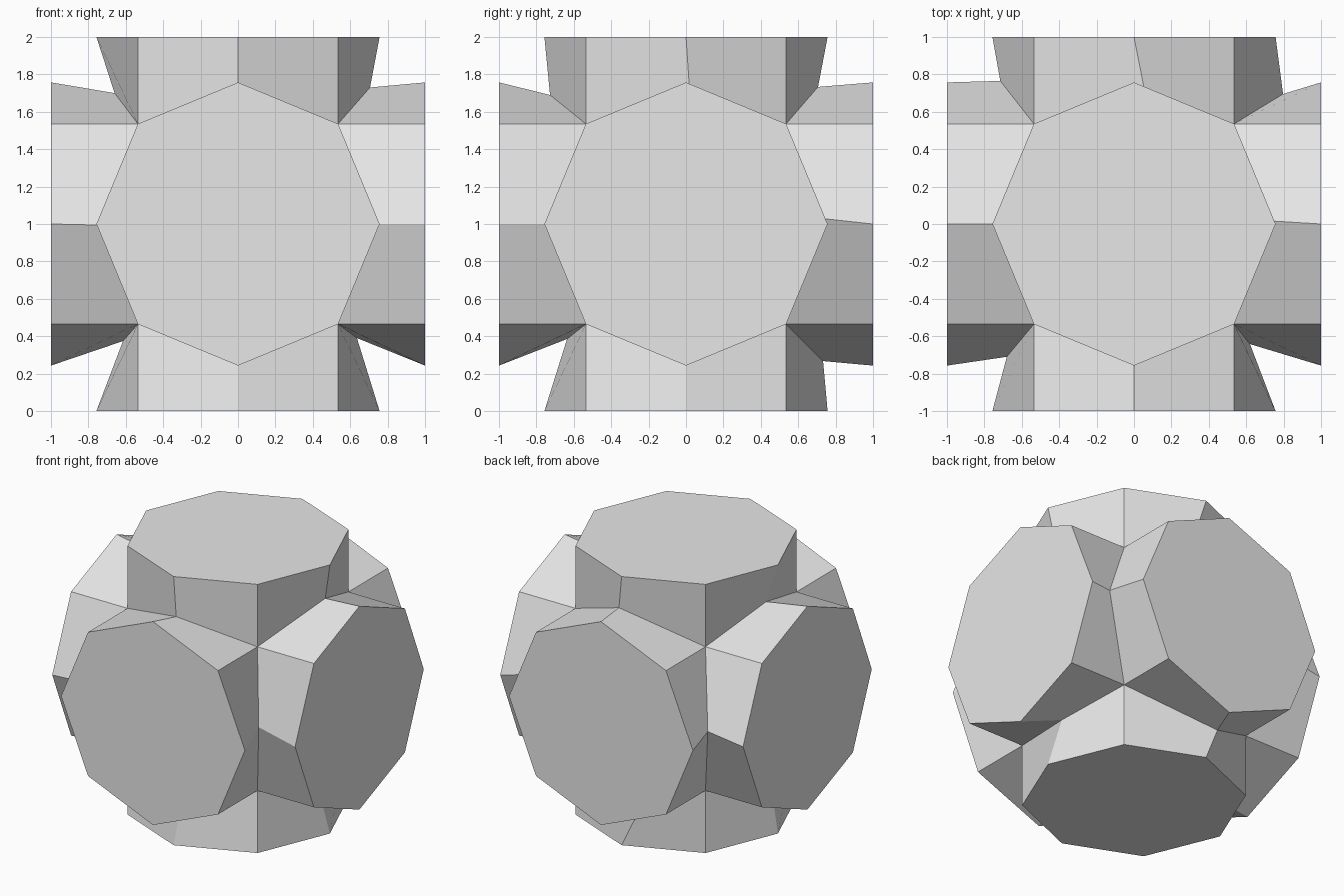
import bpy, bmesh, math
from mathutils import Vector

cube = bpy.data.objects.get("Cube")
if cube:
    bpy.data.objects.remove(cube, do_unlink=True)

grey = bpy.data.materials.new("light_grey")
grey.use_nodes = True
grey.diffuse_color = (0.8, 0.8, 0.8, 1)
grey.node_tree.nodes["Principled BSDF"].inputs["Base Color"].default_value = (0.8, 0.8, 0.8, 1)

RADIUS = 0.757                       # octagon corner radius
CORNER = RADIUS * math.sqrt(0.5)     # where three bosses meet
RING = [(1, 0), (1, 1), (0, 1), (-1, 1), (-1, 0), (-1, -1), (0, -1), (1, -1)]

# Slightly irregular valley points where two neighbouring bosses meet
VALLEYS = [
    (-0.66, 0, 0.70), (0.706, 0.018, 0.73), (-0.615, -0.1, -0.626), (0.636, 0, -0.61),
    (0, -0.727, 0.69), (0.058, 0.706, 0.733), (0, -0.636, -0.615), (-0.12, 0.733, -0.733),
    (-0.715, 0.765, 0.04), (0.797, 0.695, 0.033), (-0.68, -0.71, -0.007), (0.62, -0.642, 0),
]


def signs(point):
    return tuple(0 if abs(c) < 0.3 else (1 if c > 0 else -1) for c in point)


bm = bmesh.new()
centre = Vector((0, 0, 1))
inner = {signs(p): bm.verts.new(Vector(p) + centre) for p in VALLEYS}
for x in (-1, 1):
    for y in (-1, 1):
        for z in (-1, 1):
            inner[x, y, z] = bm.verts.new(Vector((x, y, z)) * CORNER + centre)


def add_boss(axis, side):
    """One octagonal boss: a flat cap and eight walls down to the valleys."""
    cap, base = [], []
    for u, v in RING:
        key = [u, v]
        key.insert(axis, side)
        pos = list(Vector((u, v)).normalized() * RADIUS)
        pos.insert(axis, side)
        cap.append(bm.verts.new(Vector(pos) + centre))
        base.append(inner[tuple(key)])
    bm.faces.new(cap)
    # Start each wall at the valley end so its diagonal runs to the corner
    for i in range(0, 8, 2):
        for j in (i + 1, i - 1):
            bm.faces.new((cap[i], cap[j % 8], base[j % 8], base[i]))


for axis in range(3):
    for side in (-1, 1):
        add_boss(axis, side)
bmesh.ops.recalc_face_normals(bm, faces=bm.faces)

mesh = bpy.data.meshes.new("faceted_ball")
bm.to_mesh(mesh)
bm.free()
mesh.materials.append(grey)
ball = bpy.data.objects.new("faceted_ball", mesh)
bpy.context.collection.objects.link(ball)
